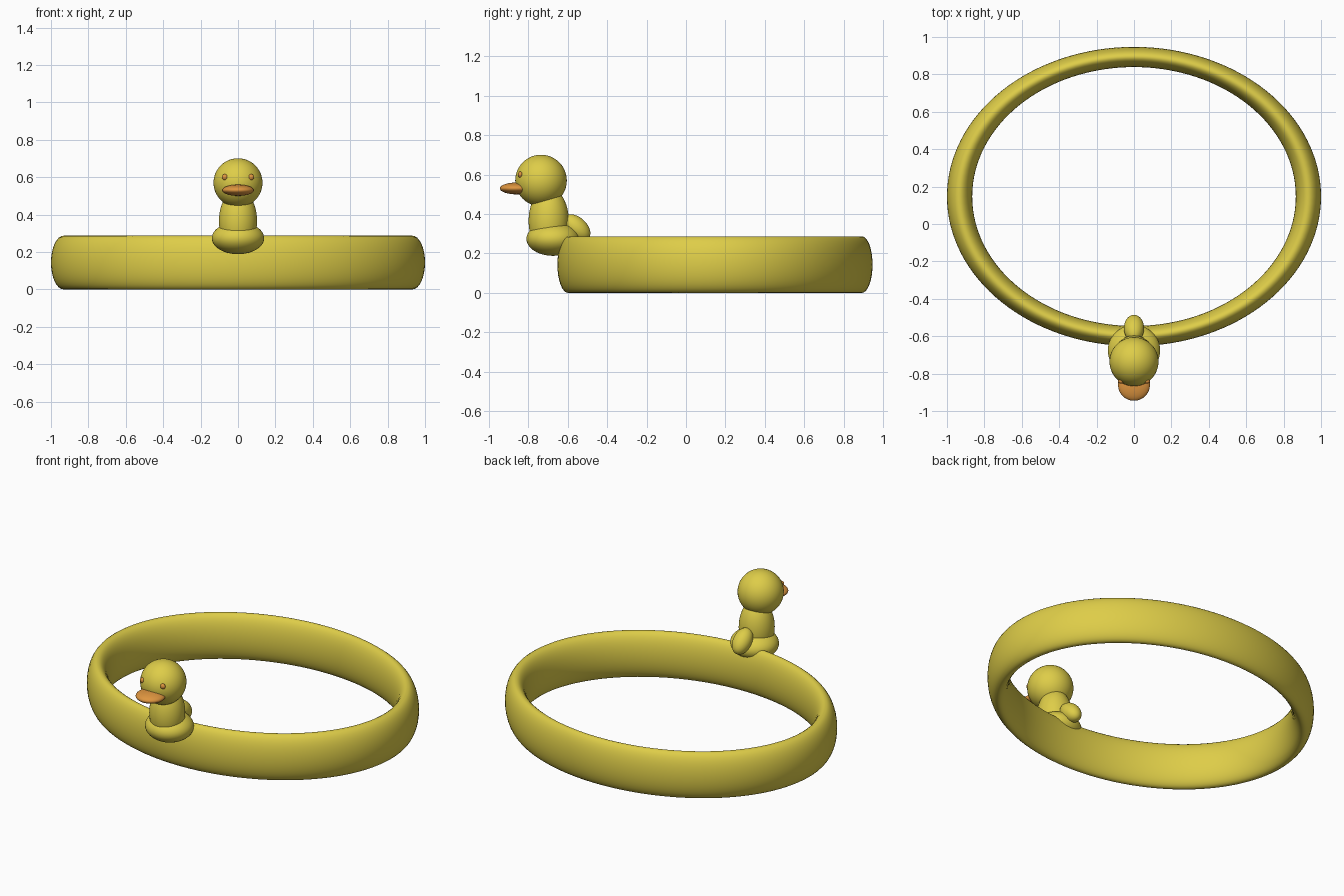
import bpy
import math

if "Cube" in bpy.data.objects:
    bpy.data.objects.remove(bpy.data.objects["Cube"])


def material(name, color):
    m = bpy.data.materials.new(name)
    m.diffuse_color = (*color, 1)
    m.use_nodes = True
    m.node_tree.nodes["Principled BSDF"].inputs["Base Color"].default_value = m.diffuse_color
    return m


yellow = material("yellow", (0.73, 0.61, 0.065))
orange = material("orange", (0.73, 0.30, 0.05))


def finish(name, mat):
    ob = bpy.context.object
    ob.name = name
    ob.data.materials.append(mat)
    bpy.ops.object.shade_smooth()
    return ob


def ellipsoid(name, center, radii, mat, tilt=0):
    bpy.ops.mesh.primitive_uv_sphere_add(segments=48, ring_count=24, radius=1,
                                         location=center, rotation=(tilt, 0, 0))
    bpy.context.object.scale = radii
    return finish(name, mat)


# Inflatable ring: oval torus stretched upwards
bpy.ops.mesh.primitive_torus_add(major_segments=128, minor_segments=32,
                                 major_radius=0.9325, minor_radius=0.0675,
                                 location=(0, 0.147, 0.1435))
bpy.context.object.scale = (1, 0.8, 0.1435 / 0.0675)
finish("swim_ring", yellow)

# Duck on the front of the ring
ellipsoid("duck_body", (0, -0.675, 0.274), (0.14, 0.135, 0.086), yellow)
ellipsoid("duck_neck", (0, -0.697, 0.365), (0.102, 0.102, 0.17), yellow)
ellipsoid("duck_head", (0, -0.736, 0.57), (0.131, 0.131, 0.131), yellow)
ellipsoid("duck_tail", (0, -0.557, 0.33), (0.054, 0.083, 0.054), yellow,
          tilt=math.radians(-42))
ellipsoid("duck_beak", (0, -0.86, 0.53), (0.085, 0.085, 0.03), orange)

# Eyes
for side, label in ((-1, "left"), (1, "right")):
    ellipsoid(label + "_eye", (side * 0.07, -0.841, 0.6),
              (0.016, 0.012, 0.016), orange)
